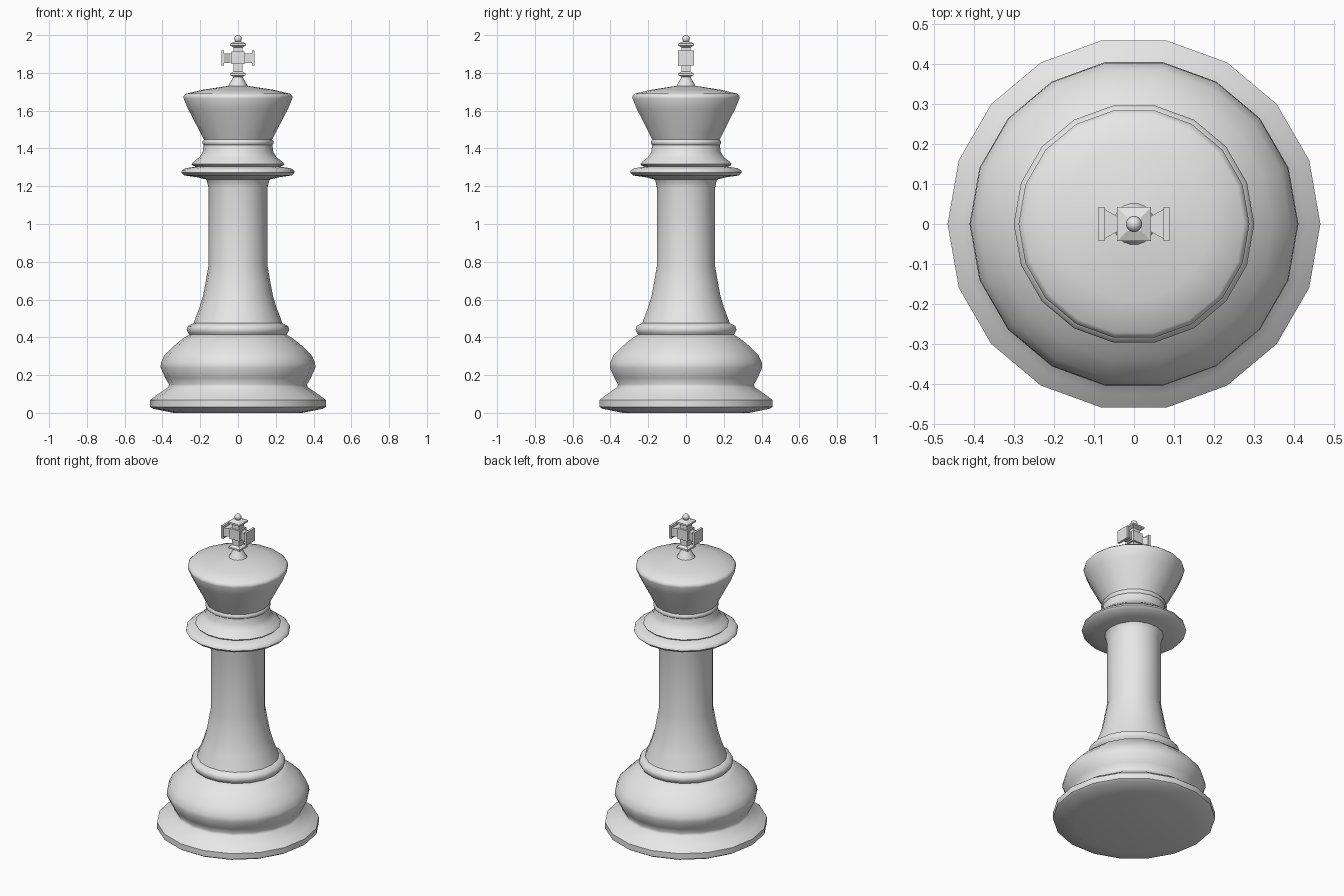
import bpy
import bmesh
import math
from mathutils import Matrix

if "Cube" in bpy.data.objects:
    bpy.data.objects.remove(bpy.data.objects["Cube"], do_unlink=True)

SIDES = 18
grey = bpy.data.materials.new("light_grey")
grey.use_nodes = True
grey.diffuse_color = (0.8, 0.8, 0.8, 1)
grey.node_tree.nodes["Principled BSDF"].inputs["Base Color"].default_value = (0.8, 0.8, 0.8, 1)


def finish(name, bm, angle=None):
    bmesh.ops.recalc_face_normals(bm, faces=bm.faces)
    mesh = bpy.data.meshes.new(name)
    bm.to_mesh(mesh)
    bm.free()
    mesh.materials.append(grey)
    obj = bpy.data.objects.new(name, mesh)
    bpy.context.collection.objects.link(obj)
    if angle:
        bpy.ops.object.select_all(action="DESELECT")
        obj.select_set(True)
        bpy.context.view_layer.objects.active = obj
        bpy.ops.object.shade_smooth_by_angle(angle=math.radians(angle))
    return obj


def loft(name, profile, sides, turn=0.0, matrix=None, angle=None):
    """Stack rings of (radius_x, radius_y, height) and cap both ends."""
    bm = bmesh.new()
    rings = []
    for rx, ry, z in profile:
        ring = []
        for i in range(sides):
            a = turn + math.tau * i / sides
            ring.append(bm.verts.new((rx * math.cos(a), ry * math.sin(a), z)))
        rings.append(ring)
    for low, high in zip(rings, rings[1:]):
        for i in range(sides):
            j = (i + 1) % sides
            bm.faces.new((low[i], low[j], high[j], high[i]))
    bm.faces.new(rings[0][::-1])
    bm.faces.new(rings[-1])
    if matrix:
        bm.transform(matrix)
    return finish(name, bm, angle)


def lathe(name, profile, angle=50):
    return loft(name, [(r, r, z) for r, z in profile], SIDES, angle=angle)


def square(name, profile, matrix=None):
    """Rectangular loft given by half widths."""
    k = math.sqrt(2)
    return loft(name, [(x * k, y * k, z) for x, y, z in profile], 4, math.pi / 4, matrix)


# Turned base, with a shallow chamfer underneath and a rounded bulge
lathe("base", [(0.34, 0), (0.45, 0.022), (0.465, 0.032), (0.465, 0.068),
               (0.43, 0.095), (0.37, 0.135), (0.365, 0.15), (0.385, 0.185),
               (0.41, 0.24), (0.408, 0.265), (0.39, 0.305), (0.345, 0.35),
               (0.29, 0.395), (0.255, 0.415)])
lathe("base_ring", [(0.25, 0.405), (0.265, 0.425), (0.272, 0.44),
                    (0.265, 0.46), (0.235, 0.475)])

# Tapering column
lathe("column", [(0.24, 0.46), (0.23, 0.49), (0.205, 0.555), (0.185, 0.62),
                 (0.17, 0.7), (0.156, 0.78), (0.156, 1.19), (0.165, 1.23),
                 (0.18, 1.25)])

# Wide collar and the stepped ring above it
lathe("collar", [(0.165, 1.235), (0.22, 1.248), (0.285, 1.257), (0.3, 1.272),
                 (0.297, 1.283), (0.28, 1.295), (0.215, 1.305)])
lathe("upper_collar", [(0.21, 1.3), (0.24, 1.31), (0.246, 1.317),
                       (0.235, 1.33), (0.205, 1.352), (0.187, 1.38),
                       (0.182, 1.42)])
lathe("neck_bead", [(0.178, 1.415), (0.188, 1.425), (0.188, 1.437),
                    (0.178, 1.45)])

# Flared head with a low domed top
lathe("head", [(0.178, 1.44), (0.2, 1.485), (0.265, 1.61), (0.288, 1.665),
               (0.288, 1.678), (0.275, 1.69), (0.19, 1.71), (0.06, 1.73),
               (0.005, 1.732)])

# Finial foot and stem
lathe("finial_foot", [(0.055, 1.725), (0.028, 1.772), (0.022, 1.785)], 30)
square("lower_plate", [(0.022, 0.022, 1.778), (0.04, 0.04, 1.787),
                       (0.04, 0.04, 1.797), (0.024, 0.024, 1.808)])
square("lower_arm", [(0.024, 0.024, 1.805), (0.024, 0.024, 1.85)])

# Cross centre, upper arm and mirrored side arms
square("cross_centre", [(0.034, 0.034, 1.846), (0.034, 0.034, 1.912)])
square("upper_arm", [(0.024, 0.024, 1.91), (0.024, 0.024, 1.935),
                     (0.042, 0.042, 1.945), (0.042, 0.042, 1.955),
                     (0.018, 0.018, 1.965)])
for side, sign in (("left", 1), ("right", -1)):
    place = Matrix.Translation((0, 0, 1.878)) @ Matrix.Rotation(sign * math.pi / 2, 4, "Y")
    square(side + "_arm", [(0.024, 0.02, 0.03), (0.024, 0.02, 0.043),
                           (0.026, 0.038, 0.076)], place)
    square(side + "_end_plate", [(0.04, 0.042, 0.074), (0.04, 0.042, 0.088)], place)

# Small ball on top
bm = bmesh.new()
bmesh.ops.create_uvsphere(bm, u_segments=16, v_segments=10, radius=0.02)
bm.transform(Matrix.Translation((0, 0, 1.98)))
finish("top_ball", bm, 50)
